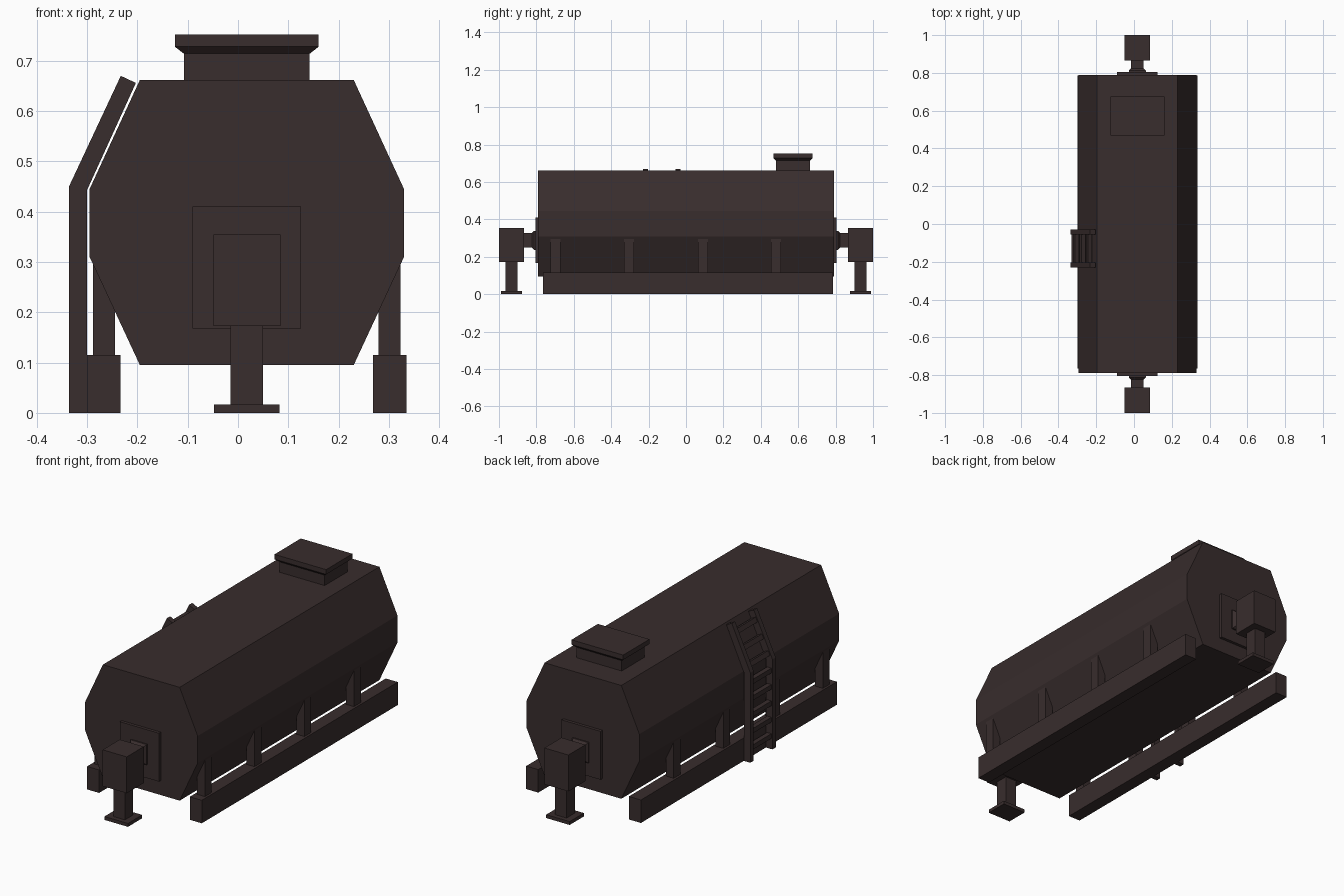
import bpy, bmesh, math
from mathutils import Vector

if "Cube" in bpy.data.objects:
    bpy.data.objects.remove(bpy.data.objects["Cube"])

paint = bpy.data.materials.new("dark_brown_paint")
paint.diffuse_color = (0.04, 0.026, 0.026, 1)
paint.use_nodes = True
paint.node_tree.nodes["Principled BSDF"].inputs["Base Color"].default_value = paint.diffuse_color
CX = 0.0175  # centre line of the tank


def finish(name, bm):
    bmesh.ops.recalc_face_normals(bm, faces=bm.faces)
    me = bpy.data.meshes.new(name)
    bm.to_mesh(me)
    bm.free()
    me.materials.append(paint)
    ob = bpy.data.objects.new(name, me)
    bpy.context.collection.objects.link(ob)
    return ob


def loft(name, rings):
    """Skin a closed solid through a list of equal-length point rings."""
    bm = bmesh.new()
    vs = [[bm.verts.new(p) for p in r] for r in rings]
    n = len(rings[0])
    for a, b in zip(vs, vs[1:]):
        for i in range(n):
            bm.faces.new((a[i], a[(i + 1) % n], b[(i + 1) % n], b[i]))
    bm.faces.new(vs[0])
    bm.faces.new(vs[-1])
    return finish(name, bm)


def extrude_y(name, profile, y0, y1):
    return loft(name, [[(x, y, z) for x, z in profile] for y in (y0, y1)])


def box(name, x0, x1, y0, y1, z0, z1):
    return extrude_y(name, [(x0, z0), (x1, z0), (x1, z1), (x0, z1)], y0, y1)


# Octagonal tank
half = [(0.2125, 0.095), (0.3125, 0.31), (0.3125, 0.445), (0.2125, 0.662)]
extrude_y("tank", [(CX + x, z) for x, z in half] +
          [(CX - x, z) for x, z in reversed(half)], -0.79, 0.79)

# Skids and their posts
for side, s in (("left", -1), ("right", 1)):
    xs = sorted((CX + s * 0.251, CX + s * 0.3175))
    box(side + "_skid", *xs, -0.765, 0.785, 0, 0.115)
    xs = sorted((CX + s * 0.262, CX + s * 0.306))
    for i, y in enumerate((-0.697, -0.305, 0.09, 0.482)):
        box(f"{side}_post_{i + 1}", *xs, y - 0.027, y + 0.027, 0.11, 0.31)

# Hatch with flared lid
rings = []
for hx, hy, z in ((0.125, 0.09, 0.655), (0.125, 0.09, 0.714),
                  (0.143, 0.104, 0.728), (0.143, 0.104, 0.752)):
    rings.append([(CX + a * hx, 0.572 + b * hy, z)
                  for a, b in ((-1, -1), (1, -1), (1, 1), (-1, 1))])
loft("hatch", rings)

# End fittings: plate, neck, valve box, stand and foot
for end, s in (("front", -1), ("back", 1)):
    def part(name, hx, ya, yb, z0, z1):
        box(f"{end}_{name}", CX - hx, CX + hx, *sorted((s * ya, s * yb)), z0, z1)
    part("plate", 0.108, 0.785, 0.805, 0.168, 0.41)
    neck = [(0.045, 0.8), (0.045, 0.812), (0.033, 0.824), (0.033, 0.87)]
    loft(end + "_neck", [[(CX + a * h, s * y, 0.288 + b * (h + 0.006))
                          for a, b in ((-1, -1), (1, -1), (1, 1), (-1, 1))]
                         for h, y in neck])
    part("valve_box", 0.0665, 0.865, 1.0, 0.173, 0.355)
    part("stand", 0.032, 0.9, 0.965, 0.01, 0.175)
    part("foot", 0.065, 0.876, 0.988, 0, 0.017)

# Ladder rails, bent to follow the tank
rail = [(-0.336, 0), (-0.30, 0), (-0.30, 0.443), (-0.203, 0.656),
        (-0.233, 0.67), (-0.336, 0.45)]
for name, y in (("ladder_rail_front", -0.23), ("ladder_rail_back", -0.055)):
    extrude_y(name, rail, y, y + 0.026)

# Ladder rungs along the rail centre line
d = Vector((0.1, 0.216)).normalized()
for i in range(8):
    s = 0.065 + i * 0.082
    if s < 0.447:
        c, t = Vector((-0.318, s)), Vector((0, 1))
    else:
        c, t = Vector((-0.318, 0.447)) + d * (s - 0.447), d
    n = Vector((t.y, -t.x))
    extrude_y(f"ladder_rung_{i + 1}",
              [c + n * 0.012 * a + t * 0.012 * b
               for a, b in ((-1, -1), (1, -1), (1, 1), (-1, 1))], -0.21, -0.05)
